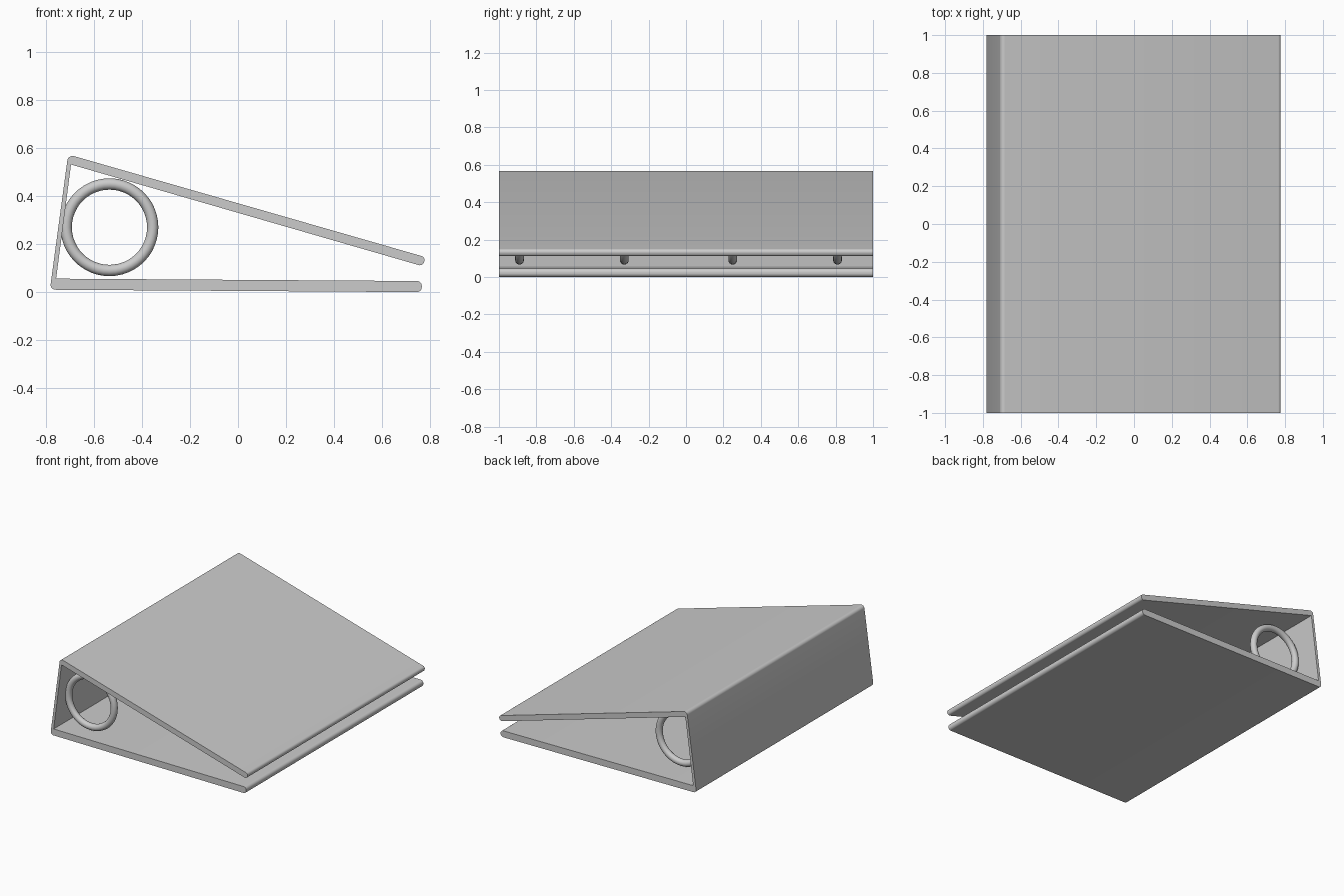
import bpy, bmesh, math
from mathutils import Vector

cube = bpy.data.objects.get("Cube")
if cube:
    bpy.data.objects.remove(cube, do_unlink=True)

grey = bpy.data.materials.new("light_grey")
grey.use_nodes = True
colour = (0.6, 0.6, 0.6, 1)
grey.diffuse_color = colour
grey.node_tree.nodes["Principled BSDF"].inputs["Base Color"].default_value = colour


def finish(obj, angle):
    obj.data.materials.append(grey)
    bpy.ops.object.select_all(action="DESELECT")
    obj.select_set(True)
    bpy.context.view_layer.objects.active = obj
    bpy.ops.object.shade_smooth_by_angle(angle=math.radians(angle))


def rounded(corners, steps=6):
    """Outline whose corners (x, z, radius) are filleted with arcs."""
    outline = []
    for i, (x, z, r) in enumerate(corners):
        p = Vector((x, z))
        if r == 0:
            outline.append(p)
            continue
        a = (Vector(corners[i - 1][:2]) - p).normalized()
        b = (Vector(corners[(i + 1) % len(corners)][:2]) - p).normalized()
        half = a.angle(b) / 2
        centre = p + (a + b).normalized() * r / math.sin(half)
        start = p + a * r / math.tan(half) - centre
        end = p + b * r / math.tan(half) - centre
        for s in range(steps + 1):
            outline.append(centre + start.lerp(end, s / steps).normalized() * r)
    return outline


# Folded cover: bottom board, thin spine and sloping top board in one profile
profile = rounded([
    (-0.783, 0.01, 0.02), (0.765, 0.0, 0.02), (0.765, 0.046, 0.02),
    (-0.757, 0.056, 0), (-0.695, 0.531, 0),
    (0.768, 0.108, 0.017), (0.782, 0.145, 0.017), (-0.707, 0.573, 0.022),
])
bm = bmesh.new()
face = bm.faces.new([bm.verts.new((p.x, -1, p.y)) for p in profile])
extruded = bmesh.ops.extrude_face_region(bm, geom=[face])["geom"]
bmesh.ops.translate(bm, vec=(0, 2, 0),
                    verts=[v for v in extruded if isinstance(v, bmesh.types.BMVert)])
bmesh.ops.recalc_face_normals(bm, faces=bm.faces)
mesh = bpy.data.meshes.new("binder_cover")
bm.to_mesh(mesh)
bm.free()
cover = bpy.data.objects.new("binder_cover", mesh)
bpy.context.collection.objects.link(cover)
finish(cover, 35)

# Four rings held against the spine
for i, y in enumerate((-0.89, -0.33, 0.25, 0.81)):
    bpy.ops.mesh.primitive_torus_add(
        major_radius=0.18, minor_radius=0.0235, major_segments=48, minor_segments=16,
        location=(-0.535, y, 0.27), rotation=(math.pi / 2, 0, 0))
    ring = bpy.context.object
    ring.name = f"binder_ring_{i + 1}"
    finish(ring, 60)
